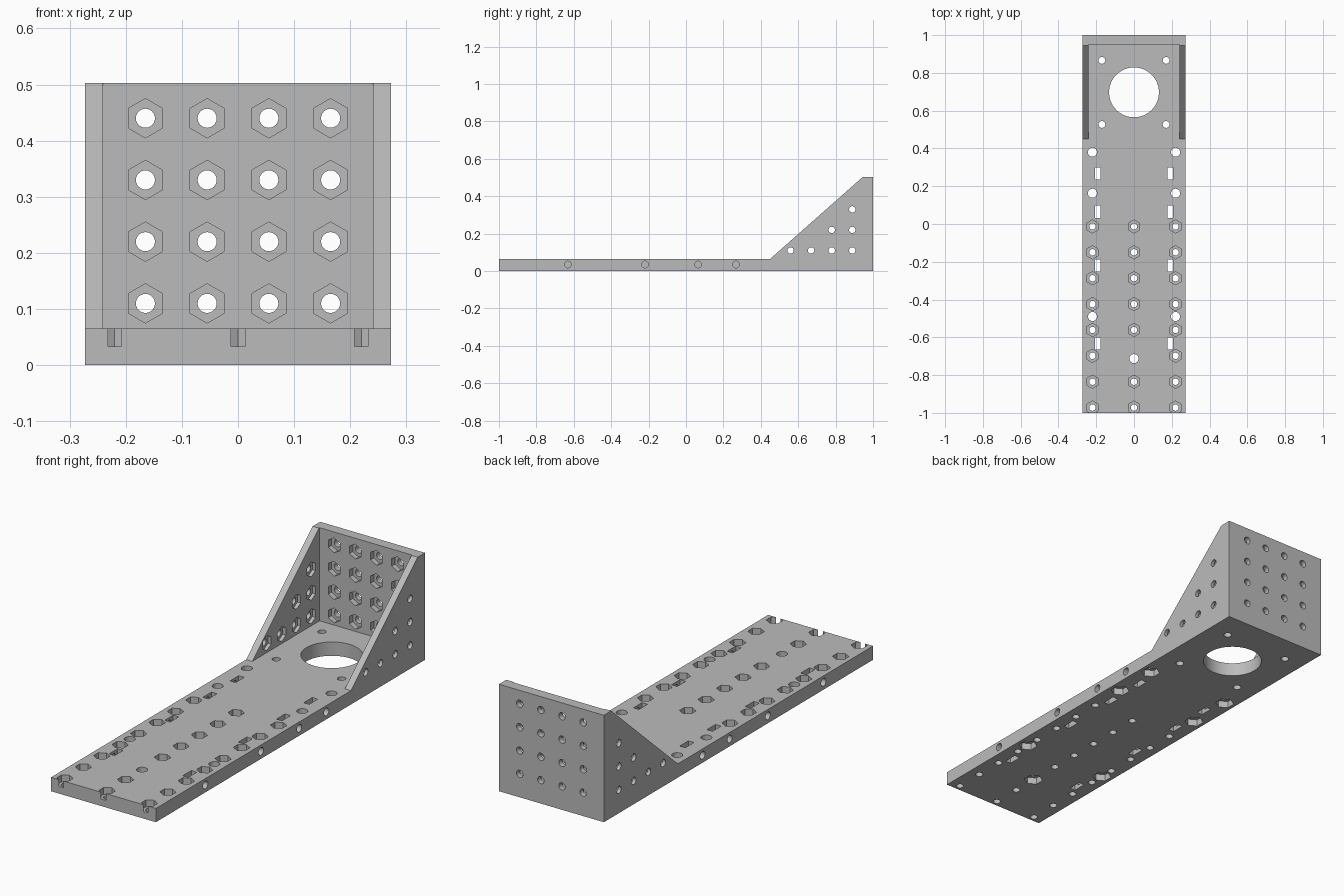
import bpy, bmesh, math
from mathutils import Matrix, Vector

cube = bpy.data.objects.get("Cube")
if cube:
    bpy.data.objects.remove(cube, do_unlink=True)

HALF_W, WALL_X = 0.273, 0.241      # outer and inner side of the gussets
BASE_T, TOP, WALL_Y = 0.065, 0.503, 0.95

grey = bpy.data.materials.new("plain_grey")
grey.use_nodes = True
grey.diffuse_color = (0.5, 0.5, 0.5, 1)
grey.node_tree.nodes["Principled BSDF"].inputs["Base Color"].default_value = (0.5, 0.5, 0.5, 1)

# Local z becomes the drilling axis; local y stays upright or lengthwise
AXES = {
    "x": Matrix(((0, 0, 1), (1, 0, 0), (0, 1, 0))),
    "y": Matrix(((-1, 0, 0), (0, 0, 1), (0, 1, 0))),
    "z": Matrix.Identity(3),
}


def extrude(bm, points, offset):
    """Closed prism from a flat outline."""
    face = bm.faces.new([bm.verts.new(p) for p in points])
    ext = bmesh.ops.extrude_face_region(bm, geom=[face])
    verts = [v for v in ext["geom"] if isinstance(v, bmesh.types.BMVert)]
    bmesh.ops.translate(bm, verts=verts, vec=offset)


def prism(bm, axis, centre, radius, start, end, sides):
    """Round or hexagonal drill; centre gives the two other coordinates."""
    m = AXES[axis]
    base = Vector(centre)
    base["xyz".index(axis)] = start
    ring = [2 * math.pi * i / sides for i in range(sides)]
    pts = [base + m @ Vector((math.sin(a), math.cos(a), 0)) * radius for a in ring]
    extrude(bm, pts, m @ Vector((0, 0, end - start)))


def box(bm, lo, hi):
    pts = [(lo[0], lo[1], lo[2]), (hi[0], lo[1], lo[2]), (hi[0], hi[1], lo[2]), (lo[0], hi[1], lo[2])]
    extrude(bm, pts, Vector((0, 0, hi[2] - lo[2])))


def finish(bm, name):
    bmesh.ops.recalc_face_normals(bm, faces=bm.faces)
    mesh = bpy.data.meshes.new(name)
    bm.to_mesh(mesh)
    bm.free()
    mesh.materials.append(grey)
    obj = bpy.data.objects.new(name, mesh)
    bpy.context.collection.objects.link(obj)
    return obj


# Bracket body: side profile extruded across the width
bm = bmesh.new()
profile = [(-1, 0), (1, 0), (1, TOP), (0.945, TOP), (0.45, BASE_T), (-1, BASE_T)]
extrude(bm, [(-HALF_W, y, z) for y, z in profile], Vector((2 * HALF_W, 0, 0)))
body = finish(bm, "bracket_body")

# Cutters, one mesh for each kind so that no cutter overlaps itself
space, holes, pockets, nuts_below, slots = (bmesh.new() for _ in range(5))

# Space between the two gussets
box(space, (-WALL_X, 0.3, BASE_T), (WALL_X, WALL_Y, 1))

# Back wall grid with hexagonal pockets inside
for i in range(4):
    for j in range(4):
        c = (-0.165 + 0.11 * i, 0, 0.11 + 0.11 * j)
        prism(holes, "y", c, 0.017, 0.9, 1.1, 24)
        prism(pockets, "y", c, 0.035, 0.92, 0.975, 6)

# Large opening and the plain hole in the middle of the base
prism(holes, "z", (0, 0.697, 0), 0.132, -0.1, 0.2, 64)
prism(holes, "z", (0, -0.713, 0), 0.024, -0.1, 0.2, 24)
prism(nuts_below, "z", (0, -0.713, 0), 0.042, -0.05, 0.032, 6)

# Rows of pocketed holes in the base
for k in range(8):
    for x in (-0.22, 0, 0.22):
        if x == 0 and k == 2:
            continue
        c = (x, -0.972 + 0.137 * k, 0)
        prism(holes, "z", c, 0.017, -0.1, 0.2, 24)
        prism(pockets, "z", c, 0.035, 0.033, 0.1, 6)

for s in (-1, 1):
    # Gusset holes in a triangle
    for j, first in enumerate((0, 2, 3)):
        for i in range(first, 4):
            c = (0, 0.559 + 0.11 * i, 0.11 + 0.11 * j)
            prism(holes, "x", c, 0.017, s * 0.22, s * 0.3, 24)
            prism(pockets, "x", c, 0.035, s * 0.23, s * 0.257, 6)
    # Small holes around the large opening
    for y in (0.527, 0.866):
        prism(holes, "z", (s * 0.17, y, 0), 0.018, -0.1, 0.2, 24)
    # Mounting holes with pockets underneath
    for y in (0.38, 0.163, -0.49):
        prism(holes, "z", (s * 0.22, y, 0), 0.024, -0.1, 0.2, 24)
        prism(nuts_below, "z", (s * 0.22, y, 0), 0.042, -0.05, 0.032, 6)
    # Slots, each reached by a hole from the side
    for y in (0.267, 0.065, -0.219, -0.632):
        xs = sorted((s * 0.177, s * 0.206))
        box(slots, (xs[0], y - 0.032, -0.1), (xs[1], y + 0.032, 0.2))
        prism(holes, "x", (0, y, 0.035), 0.018, s * 0.19, s * 0.3, 24)

cutters = [finish(b, n) for b, n in (
    (space, "gusset_space_cutter"), (holes, "hole_cutter"), (pockets, "pocket_cutter"),
    (nuts_below, "underside_pocket_cutter"), (slots, "slot_cutter"))]

bpy.ops.object.select_all(action="DESELECT")
body.select_set(True)
bpy.context.view_layer.objects.active = body
for cutter in cutters:
    cutter.hide_render = True
    mod = body.modifiers.new(cutter.name, "BOOLEAN")
    mod.operation, mod.solver, mod.object = "DIFFERENCE", "EXACT", cutter
    bpy.ops.object.modifier_apply(modifier=mod.name)
for cutter in cutters:
    bpy.data.objects.remove(cutter, do_unlink=True)

bpy.ops.object.shade_smooth_by_angle(angle=math.radians(30))
